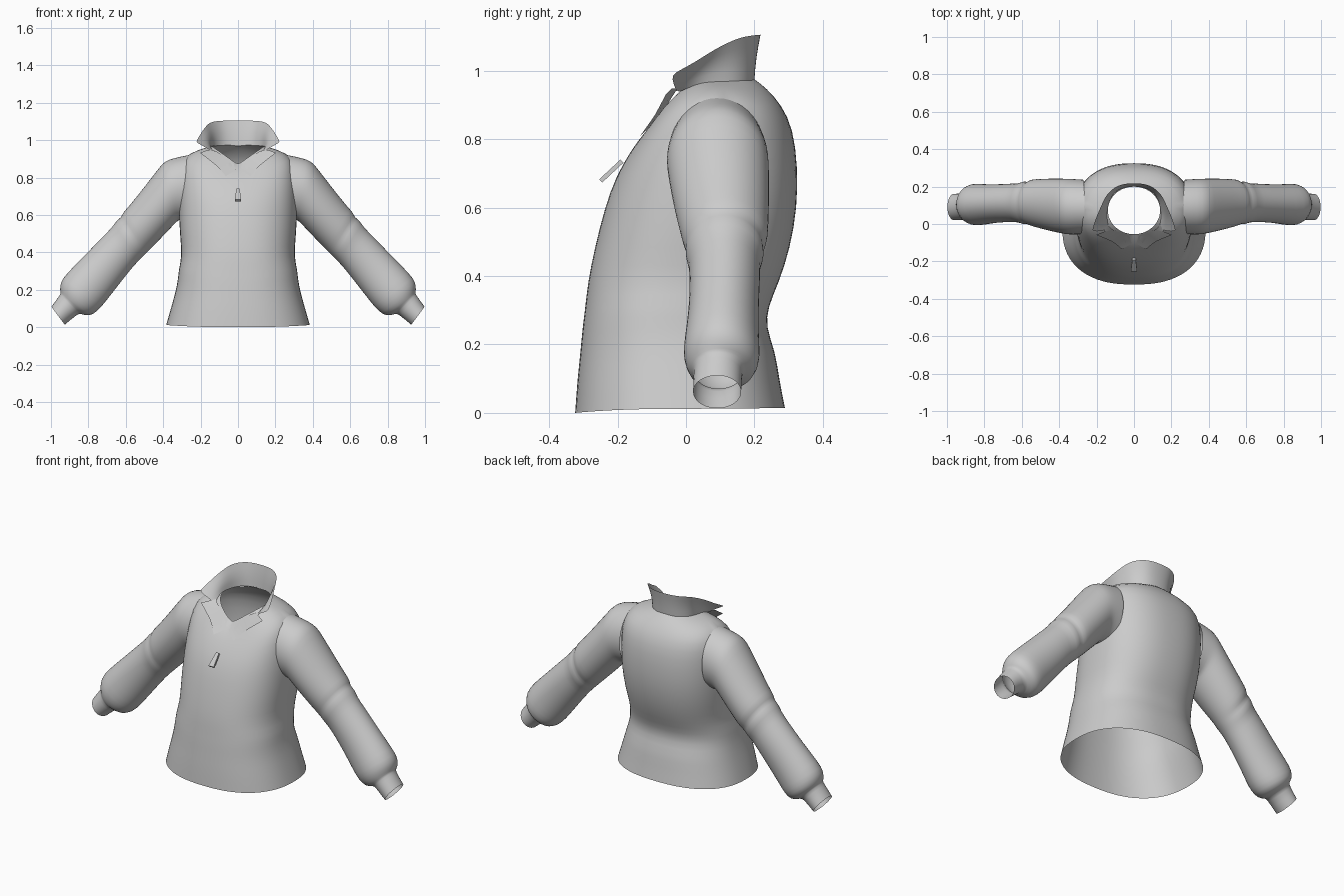
import bpy, bmesh, math
from mathutils import Vector

if "Cube" in bpy.data.objects:
    bpy.data.objects.remove(bpy.data.objects["Cube"])


def make_object(name, rings, closed=True, subdiv=1, mirror=False, cull=None, angle=60):
    """Loft a list of point rows into an open surface."""
    bm = bmesh.new()
    rows = [[bm.verts.new(p) for p in r] for r in rings]
    n = len(rows[0])
    for a, b in zip(rows, rows[1:]):
        for i in range(n if closed else n - 1):
            j = (i + 1) % n
            bm.faces.new((a[i], a[j], b[j], b[i]))
    if cull:
        bad = [f for f in bm.faces if cull(f.calc_center_median())]
        bmesh.ops.delete(bm, geom=bad, context='FACES')
    bmesh.ops.recalc_face_normals(bm, faces=bm.faces)
    me = bpy.data.meshes.new(name)
    bm.to_mesh(me)
    bm.free()
    ob = bpy.data.objects.new(name, me)
    bpy.context.collection.objects.link(ob)
    if mirror:
        m = ob.modifiers.new("mirror", 'MIRROR')
        m.use_clip = True
    if subdiv:
        ob.modifiers.new("smooth", 'SUBSURF').levels = subdiv
        ob.modifiers["smooth"].render_levels = subdiv
    bpy.ops.object.select_all(action='DESELECT')
    ob.select_set(True)
    bpy.context.view_layer.objects.active = ob
    bpy.ops.object.shade_smooth_by_angle(angle=math.radians(angle))
    return ob


def spline(pts, steps):
    """Catmull-Rom resampling of a point list."""
    p = [Vector(q) for q in pts]
    p = [2 * p[0] - p[1]] + p + [2 * p[-1] - p[-2]]
    out = []
    for i in range(1, len(p) - 2):
        a, b, c, d = p[i - 1:i + 3]
        for k in range(steps):
            t = k / steps
            out.append(0.5 * (2 * b + (c - a) * t + (2 * a - 5 * b + 4 * c - d) * t * t
                              + (3 * b - a - 3 * c + d) * t ** 3))
    return out + [p[-2]]


# Torso: half width, front y, back y, then z at front, side and back
N = 40
torso_spec = [
    (.385, -.325, .290, .000, .012, .015), (.360, -.318, .273, .10, .10, .10),
    (.337, -.309, .262, .18, .18, .18), (.322, -.303, .234, .25, .25, .25),
    (.318, -.296, .240, .30, .31, .31), (.300, -.288, .272, .38, .38, .38),
    (.310, -.268, .305, .48, .48, .48), (.316, -.238, .326, .60, .60, .60),
    (.316, -.206, .327, .69, .72, .72), (.308, -.162, .314, .765, .83, .83),
    (.290, -.122, .280, .82, .91, .90), (.215, -.082, .235, .85, .950, .95),
    (.140, -.055, .200, .87, .968, .975)]


def torso_ring(i, spec):
    hx, yf, yb, zf, zs, zb = spec
    e = 2 / 2.4 if i < 11 else 1.0
    ring = []
    for k in range(N):
        t = 2 * math.pi * k / N
        c, s = math.cos(t), math.sin(t)
        x = hx * math.copysign(abs(c) ** e, c)
        y = (yf + yb) / 2 + (yb - yf) / 2 * math.copysign(abs(s) ** e, s)
        # the neck edge dips as a V at the front
        w = 1 - abs(c) if i >= 11 and s < 0 else s * s
        ring.append((x, y, zs + ((zf if s < 0 else zb) - zs) * w))
    return ring


def in_armhole(c):
    return abs(c.x) > .25 and ((c.y - .09) / .11) ** 2 + ((c.z - .745) / .13) ** 2 < 1


make_object("torso", [torso_ring(i, s) for i, s in enumerate(torso_spec)], cull=in_armhole)

# Sleeve: outer x, z; inner x, z; front y, back y (creases at the elbow, gather at the cuff)
sleeve_spec = [
    (.265, .922, .275, .570, -.055, .238), (.340, .907, .312, .575, -.058, .242),
    (.393, .890, .325, .565, -.056, .243), (.425, .850, .345, .545, -.052, .244),
    (.500, .752, .400, .487, -.038, .244), (.585, .645, .455, .430, -.018, .242),
    (.618, .612, .480, .405, -.010, .238), (.622, .590, .500, .385, .000, .222),
    (.652, .570, .520, .365, -.004, .232), (.672, .536, .545, .340, .008, .216),
    (.720, .488, .580, .300, .010, .218), (.820, .385, .650, .210, .008, .212),
    (.920, .285, .712, .130, -.006, .214), (.952, .240, .745, .092, -.010, .218),
    (.952, .195, .790, .055, .006, .206), (.948, .183, .842, .072, .022, .172),
    (.953, .172, .855, .072, .022, .164), (.998, .110, .926, .013, .020, .162)]


def sleeve_ring(spec, n=24):
    ox, oz, ix, iz, yf, yb = spec
    ring = []
    for k in range(n):
        t = 2 * math.pi * k / n
        c, s = math.cos(t), math.sin(t)
        ring.append(((ox + ix) / 2 + (ox - ix) / 2 * c, (yf + yb) / 2 + (yb - yf) / 2 * s,
                     (oz + iz) / 2 + (oz - iz) / 2 * c))
    return ring


for side, sx in (("left", 1), ("right", -1)):
    make_object(side + "_sleeve",
                [[(sx * x, y, z) for x, y, z in sleeve_ring(s)] for s in sleeve_spec])


# Stand-up collar, flaring toward its front points
def both_sides(half):
    return [(-x, y, z) for x, y, z in half[:0:-1]] + half


base = [(0, .200, .970), (.07, .188, .972), (.12, .145, .970), (.142, .075, .966),
        (.142, .02, .955), (.135, -.025, .935)]
top = [(0, .218, 1.105), (.085, .205, 1.104), (.145, .155, 1.095), (.178, .090, 1.065),
       (.205, .025, 1.025), (.226, -.042, .988)]
base, top = spline(both_sides(base), 3), spline(both_sides(top), 3)
mid = [a.lerp(b, .5) - Vector((a.x * .07, .004, 0)) for a, b in zip(base, top)]
make_object("collar", [base, mid, top], closed=False)

# Lapels folded open below the collar points
inner = [(.140, -.005, .950), (.115, -.030, .940), (.070, -.048, .912),
         (.025, -.062, .880), (.012, -.105, .842)]
outer = [(.162, -.042, .948), (.202, -.058, .932), (.125, -.090, .872),
         (.100, -.105, .850), (.065, -.135, .808)]
make_object("lapels", [inner, outer], closed=False, subdiv=0, mirror=True)

# Zip pull: thin tapered tab hanging off the chest
bm = bmesh.new()
bmesh.ops.create_cube(bm, size=1)
for v in bm.verts:
    t = .5 - v.co.z
    w = .018 + .016 * t
    v.co = (v.co.x * w, -.187 - .062 * t + v.co.y * .009, .736 - .058 * t + v.co.y * -.009)
bmesh.ops.recalc_face_normals(bm, faces=bm.faces)
me = bpy.data.meshes.new("zip_pull")
bm.to_mesh(me)
bm.free()
bpy.context.collection.objects.link(bpy.data.objects.new("zip_pull", me))
